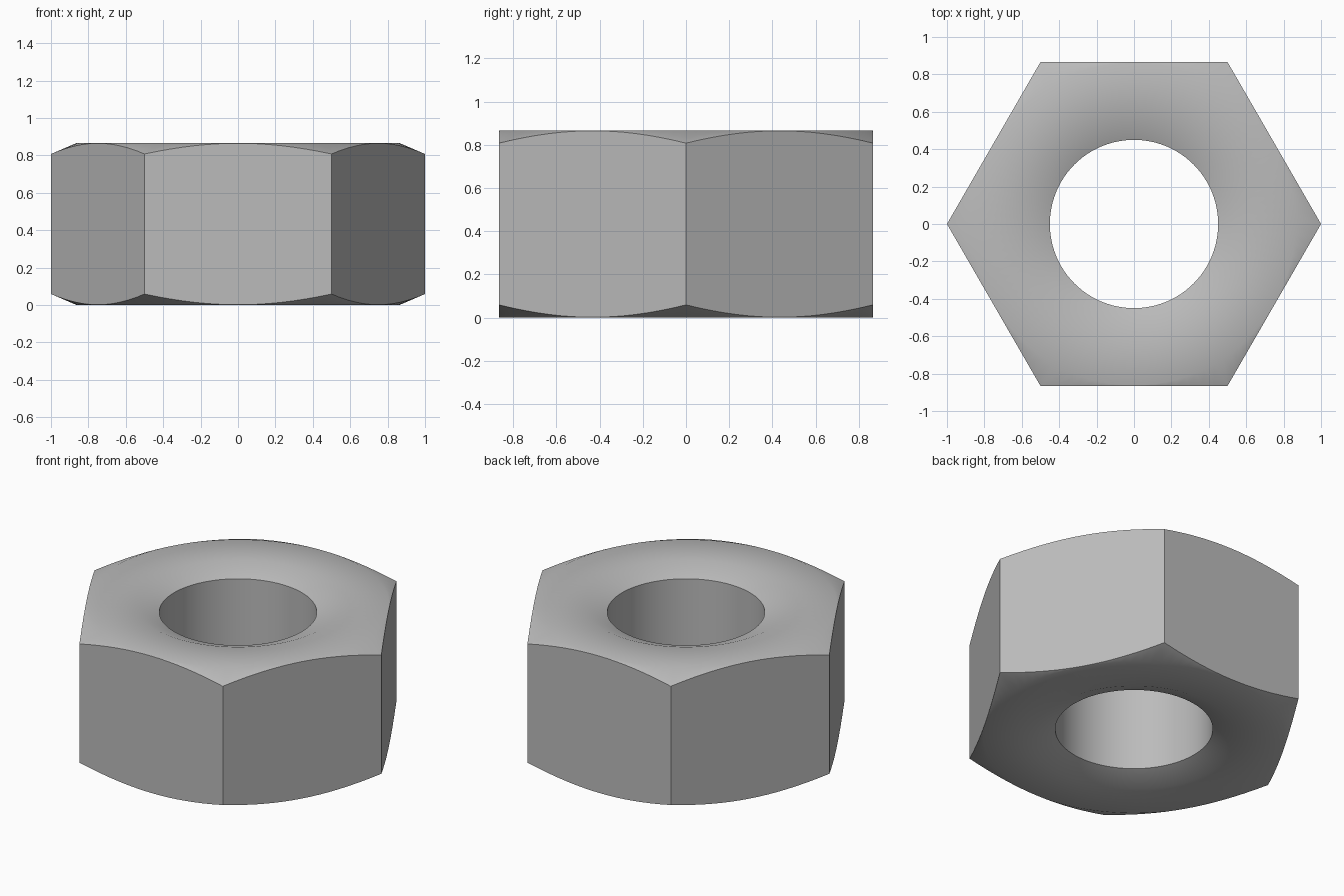
import bpy, bmesh, math
from mathutils import Vector, Matrix

default = bpy.data.objects.get("Cube")
if default:
    bpy.data.objects.remove(default)

HEIGHT = 0.866
FLAT = math.sqrt(3) / 2          # centre to each flat side
BORE, SINK = 0.45, 0.59          # bore radius, countersink rim radius
DEPTH = 0.055                    # countersink depth
BLANK = 1.1                      # round blank, wider than the corners
DROP = 0.058 * (BLANK - FLAT) / (1 - FLAT)
STEPS = 96

# Steel
steel = bpy.data.materials.new("steel grey")
steel.use_nodes = True
colour = (0.5, 0.5, 0.5, 1)
steel.diffuse_color = colour
steel.node_tree.nodes["Principled BSDF"].inputs["Base Color"].default_value = colour

# Turned blank: bore, countersinks, flat rings and outer chamfers
lower = [(BORE, DEPTH), (SINK, 0), (FLAT - 0.003, 0), (BLANK, DROP)]
profile = lower + [(r, HEIGHT - z) for r, z in reversed(lower)]
bm = bmesh.new()
rings = []
for i in range(STEPS):
    turn = Matrix.Rotation(math.tau * i / STEPS, 3, "Z")
    rings.append([bm.verts.new(turn @ Vector((r, 0, z))) for r, z in profile])
n = len(profile)
for i in range(STEPS):
    a, b = rings[i], rings[(i + 1) % STEPS]
    for j in range(n):
        k = (j + 1) % n
        bm.faces.new((a[j], a[k], b[k], b[j]))

# Six flats sliced off the blank and capped
for i in range(6):
    angle = math.radians(30 + 60 * i)
    normal = Vector((math.cos(angle), math.sin(angle), 0))
    cut = bmesh.ops.bisect_plane(
        bm, geom=bm.verts[:] + bm.edges[:] + bm.faces[:], dist=1e-5,
        plane_co=normal * FLAT, plane_no=normal, clear_outer=True)
    rim = [e for e in cut["geom_cut"] if isinstance(e, bmesh.types.BMEdge)]
    bmesh.ops.edgeloop_fill(bm, edges=rim)
bmesh.ops.recalc_face_normals(bm, faces=bm.faces)

mesh = bpy.data.meshes.new("hex_nut")
bm.to_mesh(mesh)
bm.free()
mesh.materials.append(steel)
nut = bpy.data.objects.new("hex_nut", mesh)
bpy.context.collection.objects.link(nut)

# Smooth bore and bevels, crisp edges at the flats
bpy.ops.object.select_all(action="DESELECT")
nut.select_set(True)
bpy.context.view_layer.objects.active = nut
bpy.ops.object.shade_smooth_by_angle(angle=math.radians(35))
